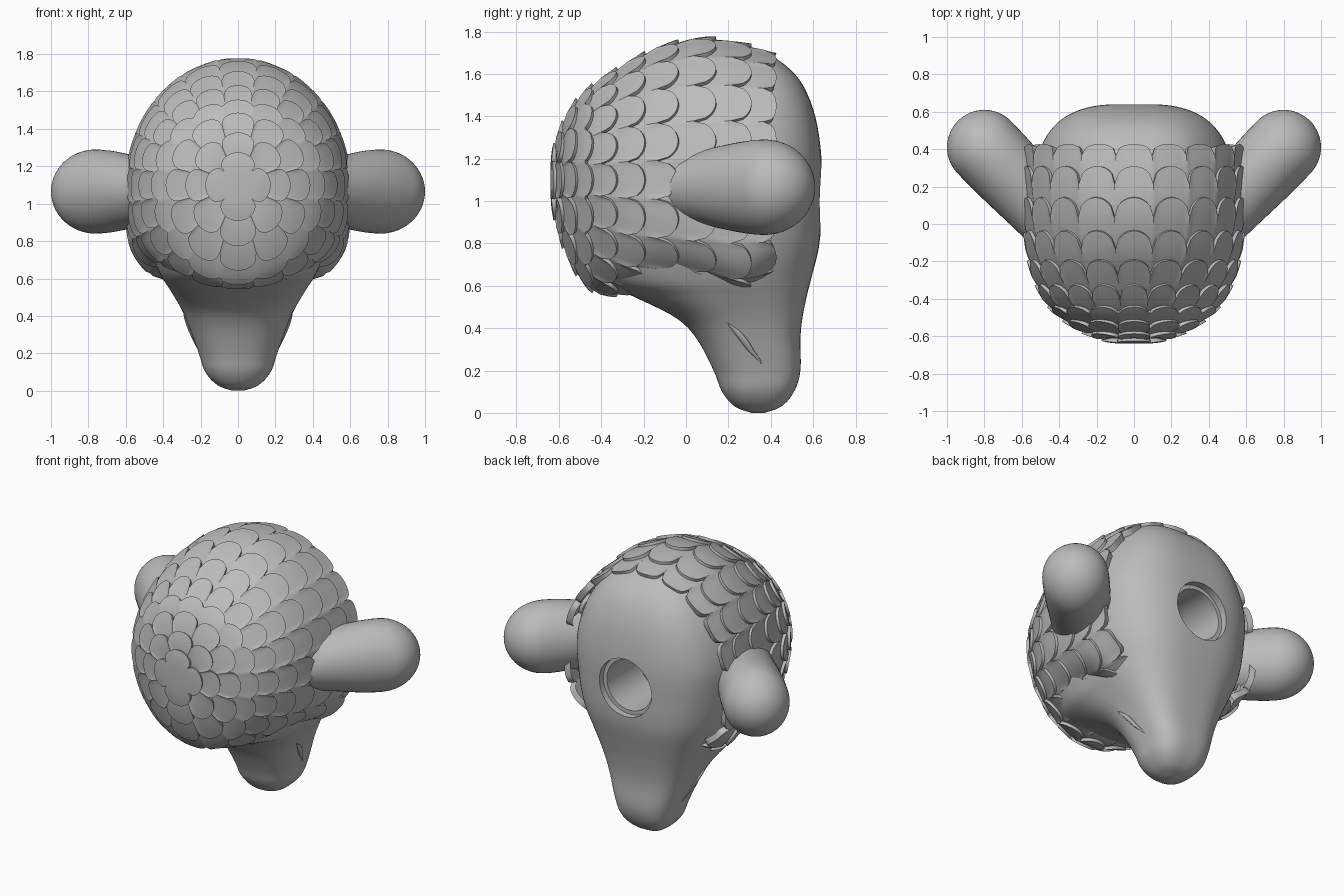
import bpy, bmesh, math
from mathutils import Vector

if "Cube" in bpy.data.objects:
    bpy.data.objects.remove(bpy.data.objects["Cube"])

grey = bpy.data.materials.new("plain grey")
grey.use_nodes = True
COLOUR = (0.5, 0.5, 0.5, 1)
grey.diffuse_color = COLOUR
grey.node_tree.nodes["Principled BSDF"].inputs["Base Color"].default_value = COLOUR


def spline(rows, t):
    """Smooth interpolation through rows of numbers, t from 0 to 1."""
    f = min(max(t, 0), 1) * (len(rows) - 1)
    i = min(int(f), len(rows) - 2)
    f -= i
    a, b, c, d = (rows[min(max(i + j, 0), len(rows) - 1)] for j in (-1, 0, 1, 2))
    return [q + f / 2 * (r - p + f * (2 * p - 5 * q + 4 * r - s + f * (3 * (q - r) + s - p)))
            for p, q, r, s in zip(a, b, c, d)]


def power(v, e):
    return math.copysign(abs(v) ** e, v)


def shade(ob, angle):
    bpy.ops.object.select_all(action="DESELECT")
    ob.select_set(True)
    bpy.context.view_layer.objects.active = ob
    bpy.ops.object.shade_smooth_by_angle(angle=math.radians(angle))


def loft(name, rings, closed=True, angle=40):
    """Skin a list of rings of points; closed lofts get end caps."""
    bm = bmesh.new()
    loops = [[bm.verts.new(p) for p in ring] for ring in rings]
    for a, b in zip(loops, loops[1:]):
        for i in range(len(a)):
            j = (i + 1) % len(a)
            bm.faces.new((a[i], a[j], b[j], b[i]))
    if closed:
        bm.faces.new(loops[0])
        bm.faces.new(loops[-1])
        bmesh.ops.recalc_face_normals(bm, faces=bm.faces)
    bmesh.ops.remove_doubles(bm, verts=bm.verts, dist=0.0005)
    mesh = bpy.data.meshes.new(name)
    bm.to_mesh(mesh)
    bm.free()
    mesh.materials.append(grey)
    ob = bpy.data.objects.new(name, mesh)
    bpy.context.collection.objects.link(ob)
    shade(ob, angle)
    return ob


# Head and snout: height, half width, front, back
HEAD = [(0, .03, .31, .37), (.03, .11, .23, .45), (.1, .175, .17, .51), (.2, .21, .13, .54),
        (.35, .265, .05, .54), (.45, .31, -.05, .55), (.55, .37, -.25, .57),
        (.63, .42, -.42, .59), (.8, .49, -.5, .63), (1, .53, -.54, .64),
        (1.2, .54, -.54, .64), (1.4, .48, -.45, .61), (1.55, .39, -.33, .55),
        (1.64, .29, -.18, .47), (1.7, .15, 0, .38)]


def head_point(t, a):
    z, w, front, back = spline(HEAD, t)
    mid, half = (front + back) / 2, (back - front) / 2
    e = 2 / 3 if math.sin(a) > 0 else 0.85
    return Vector((w * power(math.cos(a), e), mid + half * power(math.sin(a), e), z))


SEG = 96
head = loft("head", [[head_point(k / 60, math.tau * i / SEG) for i in range(SEG)]
                     for k in range(61)])

# Stepped round socket in the back of the head
socket = [(.9, .19), (.59, .19), (.59, .165), (.25, .165)]
cutter = loft("socket_cutter", [[(r * math.cos(math.tau * i / 48), y,
                                  1.03 + r * math.sin(math.tau * i / 48))
                                 for i in range(48)] for y, r in socket])
cut = head.modifiers.new("socket", "BOOLEAN")
cut.object = cutter
cut.operation = "DIFFERENCE"
cut.solver = "EXACT"
bpy.context.view_layer.objects.active = head
bpy.ops.object.modifier_apply(modifier=cut.name)
bpy.data.objects.remove(cutter)
shade(head, 40)

# Scale coat around the y axis: depth, reach up, reach sideways, reach down
COAT = [(-.62, 0, 0, 0), (-.615, .13, .13, .14), (-.58, .25, .25, .29),
        (-.51, .37, .37, .44), (-.42, .45, .46, .525), (-.28, .54, .53, .53),
        (-.12, .62, .565, .48), (.08, .66, .58, .48), (.28, .63, .585, .52),
        (.42, .58, .575, .43)]
LAYERS = 10


def coat_point(u, phi, lift):
    y, up, side, down = spline(COAT, u / (LAYERS + .5))
    c, s = math.cos(phi), math.sin(phi)
    blend = min(max((y + .4) / .6, 0), 1)
    n = 2 if c > 0 else 2 + 2 * blend
    reach = max(up if c > 0 else down, 1e-4)
    r = (abs(s / max(side, 1e-4)) ** n + abs(c / reach) ** n) ** (-1 / n)
    p = Vector((r * s, y, 1.1 + r * c))
    return p + (p - Vector((0, y * .5, 1.1))).normalized() * lift


def scale_edge(k, phi):
    """Scalloped outer edge of one layer of scales."""
    w = 2 * ((min(4 * k, 20) * phi / math.tau + .5 * k) % 1) - 1
    if k % 2 == 0:
        w = 2 * ((w + 2) / 2 % 1) - 1
    return k + .6 * math.sqrt(max(0, 1 - w * w)) - .1


RES = 240
for k in range(1, LAYERS + 1):
    angles = [math.tau * i / RES for i in range(RES)]
    rings = []
    for row in range(8):
        f = row / 7
        rings.append([coat_point((1 - f) * max(k - 1.3, 0) + f * scale_edge(k, a), a,
                                 .03 * f - .01 if k > 1 else .02) for a in angles])
    rings.append([coat_point(scale_edge(k, a) + .06, a, -.02) for a in angles])
    loft(f"scale_layer_{k}", rings, closed=False, angle=35)

# Rounded side lobes, leaning outward and back
AXIS = Vector((.69, .72, 0)).normalized()
ACROSS = Vector((AXIS.y, -AXIS.x, 0))
stations = [-.6 + .04 * i for i in range(15)]
stations += [.2 * math.sin(math.pi / 2 * i / 14) for i in range(15)]
for name, sign in (("left_lobe", 1), ("right_lobe", -1)):
    rings = []
    for s in stations:
        grow = min(1, (s + .6) / .55)
        grow = grow * grow * (3 - 2 * grow)
        flat = (.18 + .02 * grow) * math.sqrt(max(0, 1 - (max(s, 0) / .2) ** 2))
        tall = (.165 + .06 * grow) * math.sqrt(max(0, 1 - (max(s + .05, 0) / .25) ** 2))
        ring = []
        for i in range(48):
            a = math.tau * i / 48
            p = Vector((.8, .41, 1.065)) + AXIS * s + ACROSS * flat * math.cos(a)
            ring.append((sign * p.x, p.y, p.z + tall * math.sin(a)))
        rings.append(ring)
    loft(name, rings)

# Slim cheek folds along the sides of the snout
for name, sign in (("left_cheek_fold", 1), ("right_cheek_fold", -1)):
    rings = []
    for i in range(17):
        f = i / 16
        c = head_point(.34 - .11 * f, -.2 + .25 * f)
        r = .002 + .018 * math.sin(math.pi * f)
        rings.append([(sign * (c.x + r * .6 * math.cos(b)), c.y + r * math.sin(b), c.z)
                      for b in (math.tau * j / 12 for j in range(12))])
    loft(name, rings)
